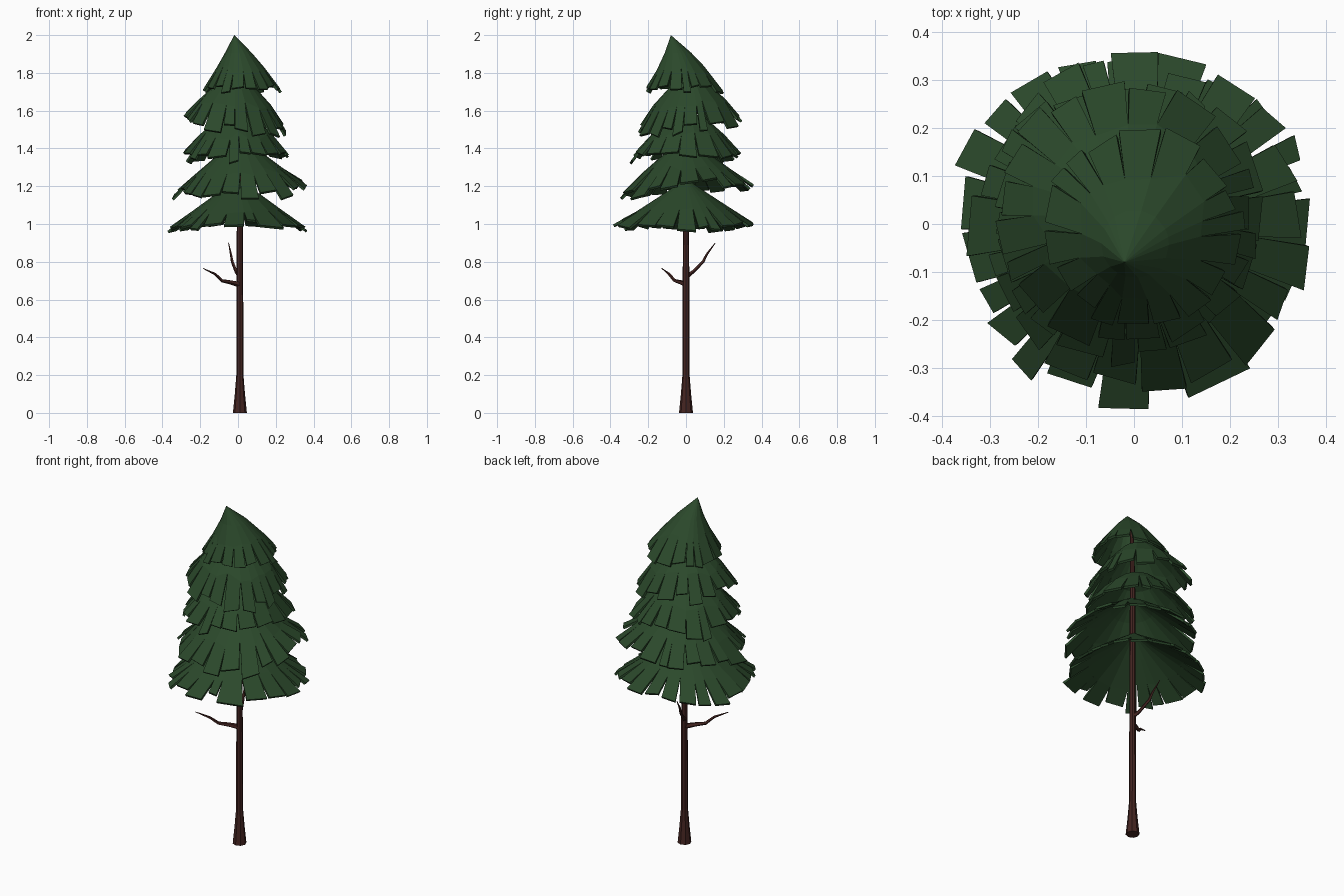
import bpy, math, random
from mathutils import Vector

if "Cube" in bpy.data.objects:
    bpy.data.objects.remove(bpy.data.objects["Cube"])

random.seed(11)


def material(name, rgb):
    m = bpy.data.materials.new(name)
    m.diffuse_color = (*rgb, 1)
    m.use_nodes = True
    m.node_tree.nodes["Principled BSDF"].inputs["Base Color"].default_value = m.diffuse_color
    return m


BARK = material("bark", (0.058, 0.018, 0.015))
NEEDLES = material("needles", (0.024, 0.066, 0.024))


def add_object(name, verts, faces, mat):
    me = bpy.data.meshes.new(name)
    me.from_pydata([tuple(v) for v in verts], [], faces)
    me.update()
    me.materials.append(mat)
    ob = bpy.data.objects.new(name, me)
    bpy.context.collection.objects.link(ob)
    return ob


def tube(name, points, radii, sides):
    pts = [Vector(p) for p in points]
    verts, faces = [], []
    n = len(pts)
    for i, (p, r) in enumerate(zip(pts, radii)):
        d = (pts[min(i + 1, n - 1)] - pts[max(i - 1, 0)]).normalized()
        u = d.cross(Vector((0, 1, 0))).normalized()
        w = d.cross(u)
        for k in range(sides):
            a = 2 * math.pi * k / sides
            verts.append(p + r * (math.cos(a) * u + math.sin(a) * w))
    for i in range(n - 1):
        for k in range(sides):
            a, b = i * sides + k, i * sides + (k + 1) % sides
            faces.append((a, b, b + sides, a + sides))
    faces.append(tuple(reversed(range(sides))))
    faces.append(tuple(range((n - 1) * sides, n * sides)))
    return add_object(name, verts, faces, BARK)


# Trunk with flared foot, and two bare branches
tube("trunk", [(.01, 0, 0), (.01, 0, .1), (.01, 0, .2), (.01, 0, 1), (.01, 0, 1.5), (.005, -.01, 1.88)],
     [.037, .027, .019, .0165, .0145, .01], 8)
tube("low_branch", [(.01, 0, .68), (-.04, -.03, .692), (-.085, -.06, .7), (-.12, -.09, .735), (-.185, -.128, .765)],
     [.016, .012, .009, .007, .002], 5)
tube("high_branch", [(.01, 0, .72), (-.01, .04, .75), (-.03, .09, .8), (-.037, .11, .84), (-.05, .155, .9)],
     [.013, .009, .008, .006, .002], 5)


def foliage_tier(name, top, rim, radius, power, count, centre=(0, 0), lean=(0, 0),
                 tilt=(0, 0), saddle=0, pitch=.015):
    def point(t, a, extra=0):
        fade = max(0, 1 - t) ** 2
        c, s = math.cos(a), math.sin(a)
        z = top - (top - rim) * t ** power
        z += t * t * (tilt[0] * c + tilt[1] * s + saddle * math.cos(2 * a)) + extra
        return (centre[0] + lean[0] * fade + radius * t * c,
                centre[1] + lean[1] * fade + radius * t * s, z)

    weights = [random.uniform(.55, 1.4) for _ in range(count)]
    total, acc = sum(weights), random.random()
    angles = []
    for w in weights:
        angles.append(acc)
        acc += w / total * 2 * math.pi

    # Closed upper cap: apex, inner ring, ring where the slits begin
    verts = [point(0, 0)]
    verts += [point(.33, a) for a in angles]
    verts += [point(random.uniform(.55, .72), a) for a in angles]
    faces = []
    for i in range(count):
        j = (i + 1) % count
        faces.append((0, 1 + i, 1 + j))
        faces.append((1 + i, 1 + count + i, 1 + count + j, 1 + j))
        # Separate drooping flap
        a0 = angles[i]
        w = weights[i] / total * 2 * math.pi
        length = random.uniform(.89, 1.01)
        lift = random.uniform(-pitch, pitch)
        skew = random.uniform(-.02, .02)
        b = len(verts)
        verts.append(point(length + skew, a0 + w * random.uniform(.01, .14), lift))
        verts.append(point(length - skew, a0 + w * random.uniform(.86, .99), lift))
        faces.append((1 + count + i, b, b + 1, 1 + count + j))
    ob = add_object(name, verts, faces, NEEDLES)
    mod = ob.modifiers.new("thickness", "SOLIDIFY")
    mod.thickness = .013
    mod.offset = -1


# Five overlapping skirts, bottom to top
foliage_tier("foliage_1", 1.24, .975, .388, 1.0, 22, saddle=-.016, pitch=.008)
foliage_tier("foliage_2", 1.45, 1.17, .362, 1.15, 22, centre=(.015, 0), tilt=(.02, .03), pitch=.022)
foliage_tier("foliage_3", 1.60, 1.34, .305, 1.6, 20, centre=(-.01, .01), pitch=.015)
foliage_tier("foliage_4", 1.78, 1.51, .285, 1.75, 20, centre=(-.015, .02), tilt=(-.035, .03), pitch=.015)
foliage_tier("foliage_5", 2.0, 1.70, .215, 1.05, 18, centre=(.02, -.01), lean=(-.04, -.07), pitch=.004)
